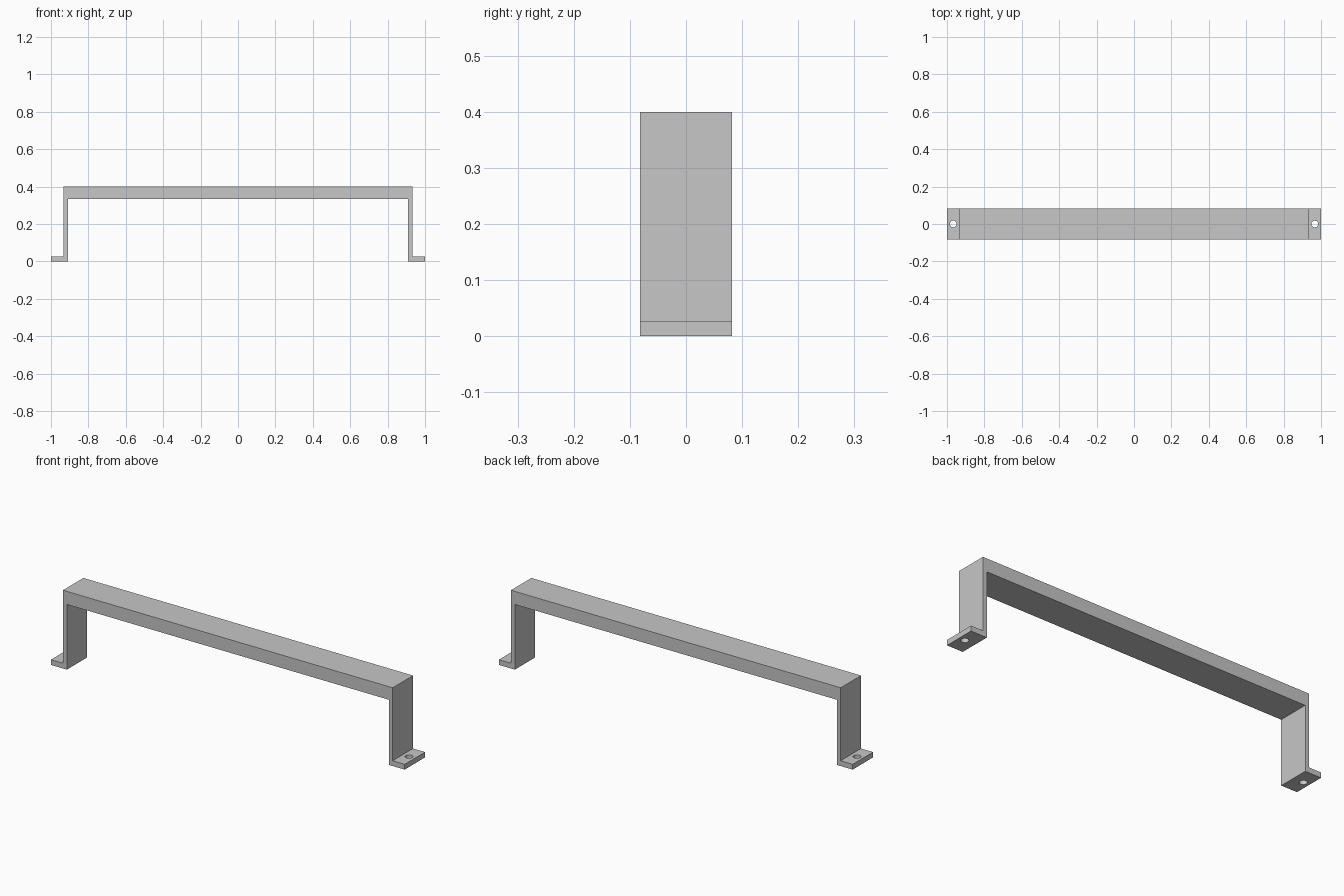
import bpy
import bmesh
import math

cube = bpy.data.objects.get("Cube")
if cube:
    bpy.data.objects.remove(cube, do_unlink=True)

DEPTH = 0.082       # half depth of the strip
HOLE_X, HOLE_R = 0.967, 0.018

grey = bpy.data.materials.new("light grey")
grey.use_nodes = True
colour = (0.57, 0.57, 0.57, 1)
grey.diffuse_color = colour
grey.node_tree.nodes["Principled BSDF"].inputs["Base Color"].default_value = colour


def new_object(name, bm):
    bmesh.ops.recalc_face_normals(bm, faces=bm.faces)
    mesh = bpy.data.meshes.new(name)
    bm.to_mesh(mesh)
    bm.free()
    obj = bpy.data.objects.new(name, mesh)
    bpy.context.collection.objects.link(obj)
    return obj


# Bracket: half outline mirrored across x, then extruded through the depth
half = [(0.91, 0.333), (0.91, 0), (1, 0), (1, 0.027), (0.932, 0.027), (0.932, 0.4)]
outline = half + [(-x, z) for x, z in reversed(half)]
bm = bmesh.new()
face = bm.faces.new([bm.verts.new((x, -DEPTH, z)) for x, z in outline])
extruded = bmesh.ops.extrude_face_region(bm, geom=[face])["geom"]
bmesh.ops.translate(bm, vec=(0, 2 * DEPTH, 0),
                    verts=[v for v in extruded if isinstance(v, bmesh.types.BMVert)])
bracket = new_object("handle_bracket", bm)
bracket.data.materials.append(grey)

# Screw holes through both feet
for side, x in (("left", HOLE_X), ("right", -HOLE_X)):
    bm = bmesh.new()
    bmesh.ops.create_cone(bm, cap_ends=True, segments=32, radius1=HOLE_R,
                          radius2=HOLE_R, depth=0.2)
    cutter = new_object(side + "_hole_cutter", bm)
    cutter.data.materials.append(grey)
    cutter.location.x = x
    cutter.hide_render = True
    cutter.hide_set(True)
    cut = bracket.modifiers.new(side + "_screw_hole", 'BOOLEAN')
    cut.operation = 'DIFFERENCE'
    cut.solver = 'EXACT'
    cut.object = cutter

# Smooth hole walls while keeping the bends sharp
bpy.ops.object.select_all(action='DESELECT')
bracket.select_set(True)
bpy.context.view_layer.objects.active = bracket
for mod in [m.name for m in bracket.modifiers]:
    bpy.ops.object.modifier_apply(modifier=mod)
bpy.ops.object.shade_smooth_by_angle(angle=math.radians(30))
